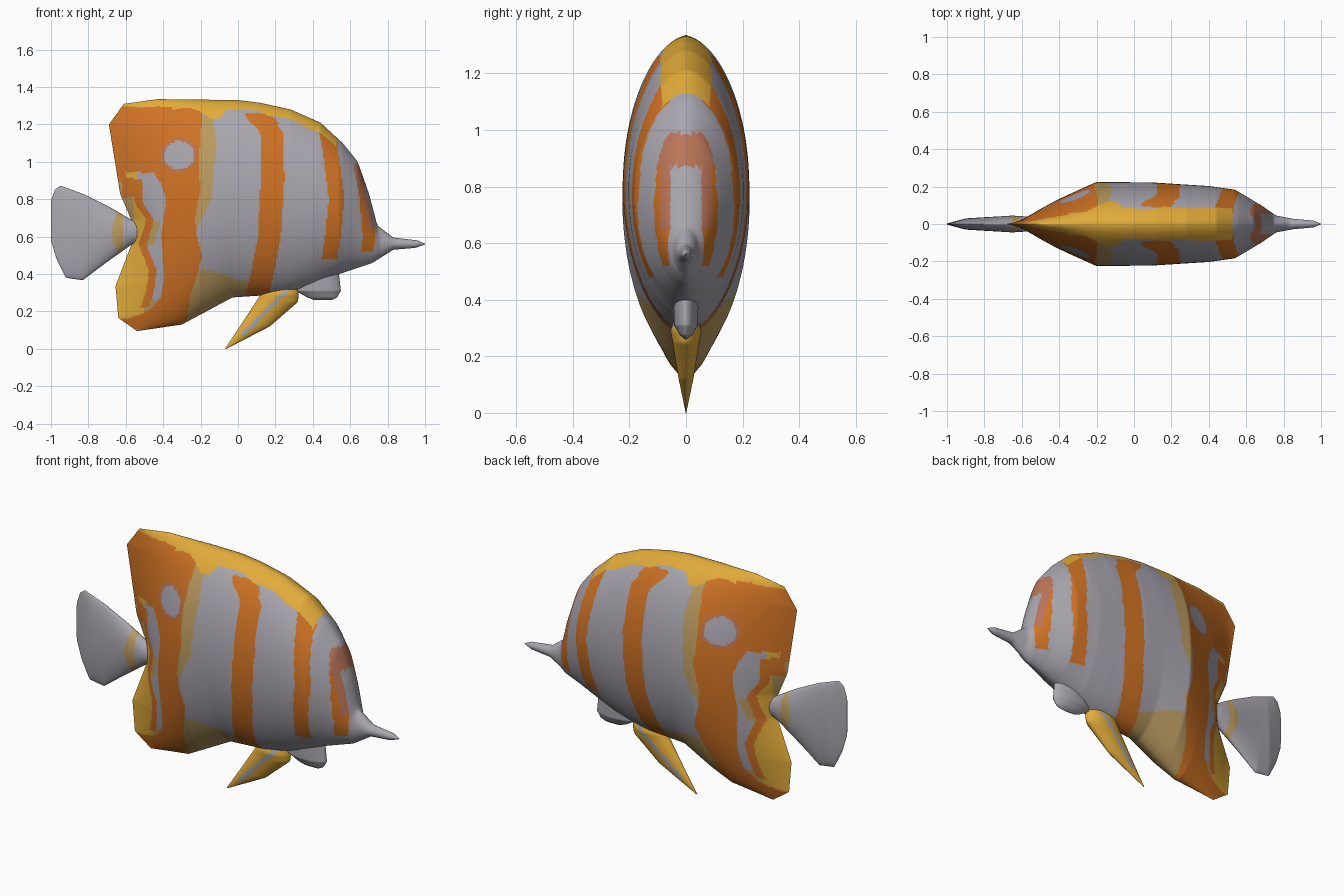
import bpy, bmesh, math

if "Cube" in bpy.data.objects:
    bpy.data.objects.remove(bpy.data.objects["Cube"])

# Materials
PALETTE = [("silver grey", (0.40, 0.385, 0.43)), ("orange", (0.63, 0.17, 0.018)),
           ("yellow", (0.76, 0.41, 0.042)), ("tan", (0.50, 0.33, 0.12)),
           ("dusky pink", (0.50, 0.18, 0.10))]
GREY, ORANGE, YELLOW, TAN, PINK = range(5)
mats = []
for label, rgb in PALETTE:
    m = bpy.data.materials.new(label)
    m.diffuse_color = (*rgb, 1)
    m.use_nodes = True
    m.node_tree.nodes["Principled BSDF"].inputs["Base Color"].default_value = m.diffuse_color
    mats.append(m)


def lerp(a, b, t):
    return a + (b - a) * t


def interp(pts, x):
    """Piecewise linear lookup through sorted (x, value) points."""
    if x <= pts[0][0]:
        return pts[0][1]
    for (x0, y0), (x1, y1) in zip(pts, pts[1:]):
        if x <= x1:
            return lerp(y0, y1, (x - x0) / (x1 - x0))
    return pts[-1][1]


def skin(name, point, nu, nv, colour):
    """Closed tube: point(u, t, side) with side the signed lens thickness."""
    bm = bmesh.new()
    rings = []
    for i in range(nu + 1):
        ring = []
        for j in range(nv):
            a = 2 * math.pi * j / nv
            s = math.sin(a)
            side = math.copysign(abs(s) ** 1.14, s) if abs(s) > 1e-6 else 0
            ring.append(bm.verts.new(point(i / nu, (1 - math.cos(a)) / 2, side)))
        rings.append(ring)
    for r0, r1 in zip(rings, rings[1:]):
        for j in range(nv):
            k = (j + 1) % nv
            bm.faces.new((r0[j], r0[k], r1[k], r1[j]))
    for ring in (rings[0], rings[-1]):
        if name != "body":
            bm.faces.new(ring)
    bmesh.ops.remove_doubles(bm, verts=bm.verts, dist=0.0002)
    bmesh.ops.recalc_face_normals(bm, faces=bm.faces)
    for f in bm.faces:
        c = f.calc_center_median()
        f.material_index = colour(c.x, abs(c.y), c.z)
    me = bpy.data.meshes.new(name)
    bm.to_mesh(me)
    bm.free()
    for m in mats:
        me.materials.append(m)
    ob = bpy.data.objects.new(name, me)
    bpy.context.collection.objects.link(ob)
    bpy.context.view_layer.objects.active = ob
    ob.select_set(True)
    bpy.ops.object.shade_smooth_by_angle(angle=math.radians(50))
    ob.select_set(False)
    return ob


# Body profiles: top, bottom, half width along x, and the rear edge along z
TOP = [(-.61, 1.31), (-.43, 1.335), (0, 1.33), (.12, 1.315), (.28, 1.28), (.44, 1.21),
       (.56, 1.1), (.64, 1.0), (.70, .83), (.745, .66), (.83, .595), (.96, .58), (1, .562)]
BOTTOM = [(-.54, .095), (-.3, .13), (-.03, .275), (.2, .29), (.3, .31), (.4, .34),
          (.54, .40), (.72, .46), (.83, .53), (.95, .54), (1, .558)]
WIDTH = [(-.69, .008), (-.5, .09), (-.2, .225), (.1, .222), (.4, .203), (.54, .183),
         (.68, .1), (.76, .045), (.85, .028), (.96, .018), (1, .002)]
REAR = [(.1, -.54), (.17, -.64), (.34, -.655), (.56, -.57), (.69, -.57), (.83, -.63),
        (1.2, -.69), (1.31, -.61)]
SPLIT = -.25


def body_point(u, t, side):
    if u < .28:                       # rear part fans out to the fin edges
        v = 1 - u / .28
        z = lerp(interp(BOTTOM, lerp(SPLIT, -.54, v)), interp(TOP, lerp(SPLIT, -.61, v)), t)
        x = lerp(SPLIT, interp(REAR, lerp(.1, 1.31, t)), v)
        return x, interp(WIDTH, x) * (1 - v ** 6) * side, z
    x = lerp(SPLIT, 1, (u - .28) / .72)
    return x, interp(WIDTH, x) * side, lerp(interp(BOTTOM, x), interp(TOP, x), t)


# Stripe centre lines and region borders, as x along z
EYE_BAND = [(.48, .49), (.6, .507), (.8, .527), (1.1, .49), (1.2, .46)]
MID_BAND = [(.28, .10), (.4, .13), (.6, .167), (.9, .185), (1.15, .182), (1.25, .11)]
FACE_BAND = [(.52, .69), (.6, .70), (.8, .685), (.97, .655)]
SADDLE = [(.13, -.28), (.3, -.25), (.42, -.21), (.5, -.19), (.6, -.22), (.7, -.23), (.85, -.2),
          (1, -.21), (1.25, -.19)]
SADDLE_REAR = [(.15, -.62), (.2, -.48), (.28, -.41), (.4, -.395), (.6, -.41), (.8, -.385),
               (.88, -.41), (.94, -.45), (.96, -.8)]
THIN_BAND = [(.22, -.5), (.31, -.47), (.42, -.455), (.555, -.51), (.69, -.47), (.78, -.53), (.86, -.54)]
TAN_EDGE = [(.66, -.21), (.8, -.14), (1.1, -.115), (1.22, -.13)]
# Depth of the yellow crest below the back, along x
CREST = [(-.6, .015), (-.5, .035), (-.25, .045), (-.19, .07), (-.15, .1), (-.1, .1), (-.06, .05),
         (.1, .045), (.16, .06), (.25, .05), (.4, .06), (.53, .05)]


def body_colour(x, y, z):
    eye = math.hypot((x + .315) / .08, (z - 1.035) / .075)
    if -.62 < x < .53 and (z > interp(TOP, x) - interp(CREST, x)
                           or (y < .06 and z > 1.1 and x > -.35)):
        return YELLOW
    if eye < 1:
        return GREY
    if eye < 1.17:
        return PINK
    if x < interp(SADDLE, z):
        if x > interp(SADDLE_REAR, z) or z < .16:
            return ORANGE
        thin = x - interp(THIN_BAND, z)
        if abs(thin) < .021 and .22 < z < .86:
            return ORANGE
        if -.62 < x < -.51 and .81 < z < .91:
            return ORANGE
        if thin > 0:
            return TAN if .55 < z < .68 and thin < .06 or z < .26 else GREY
        if z > .9:
            return YELLOW if x > -.6 else ORANGE
        return YELLOW if z < .55 or x > -.56 else TAN
    if abs(x - interp(MID_BAND, z)) < (.075 if z > 1.2 else .062) and z < 1.26:
        return ORANGE
    if abs(x - interp(EYE_BAND, z)) < .041 and .48 < z < 1.19:
        return ORANGE
    if abs(x - interp(FACE_BAND, z)) < .034 and .52 < z < .99 and (y > .055 or z > .87):
        return PINK if z > .87 or (z > .65 and y < .09) else ORANGE
    if .66 < z < 1.25 and x < interp(TAN_EDGE, z):
        return TAN
    if x < .08 and z < .42 - .3 * max(0, x + .15):
        return TAN
    return GREY


skin("body", body_point, 220, 256, body_colour)

# Tail fin: stations of x with bottom, top and half width
T_BOT = [(-1, .58), (-.97, .48), (-.92, .38), (-.83, .367), (-.72, .45), (-.57, .557), (-.45, .59)]
T_TOP = [(-1, .79), (-.98, .85), (-.95, .873), (-.82, .825), (-.68, .755), (-.57, .69), (-.45, .66)]
T_WID = [(-1, .003), (-.9, .03), (-.65, .045), (-.57, .04), (-.5, .025), (-.45, .01)]


def tail_point(u, t, side):
    x = lerp(-1, -.45, u)
    return x, interp(T_WID, x) * side, lerp(interp(T_BOT, x), interp(T_TOP, x), t)


skin("tail_fin", tail_point, 80, 48,
     lambda x, y, z: TAN if -.68 + abs(z - .62) * .3 < x < -.615 else GREY)


# Lower fins: stations of z with rear x, front x and half width
def lower_fin(name, stations, colour):
    rear, front, wide = ([(s[0], s[k]) for s in stations] for k in (1, 2, 3))
    z0, z1 = stations[0][0], stations[-1][0]

    def point(u, t, side):
        z = lerp(z0, z1, u)
        return lerp(interp(rear, z), interp(front, z), t), interp(wide, z) * side, z
    skin(name, point, 40, 48, colour)


def pelvic_colour(x, y, z):
    mid = x - lerp(-.06, .24, z / .3)
    return GREY if abs(mid - .01) < .016 and z > .07 else YELLOW


lower_fin("pelvic_fin", [(0, -.07, -.062, .001), (.12, .01, .17, .026), (.25, .095, .32, .048),
                         (.29, .12, .325, .055), (.34, .15, .32, .04)], pelvic_colour)
lower_fin("chin_fin", [(.26, .41, .50, .004), (.275, .37, .53, .022), (.31, .31, .55, .042),
                       (.40, .30, .54, .045)], lambda x, y, z: GREY)
